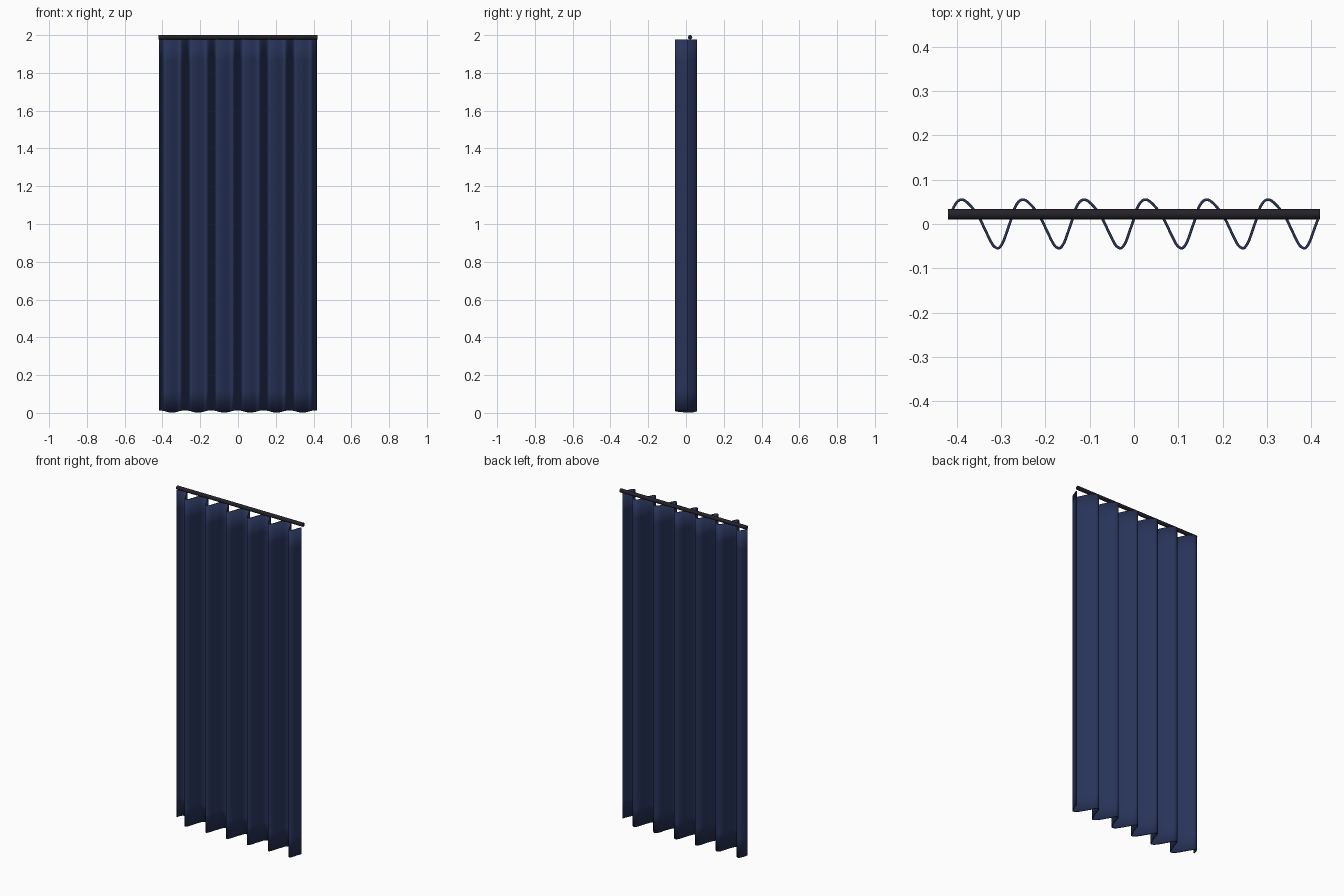
import bpy, math
from mathutils.geometry import interpolate_bezier
from mathutils import Vector

if "Cube" in bpy.data.objects:
    bpy.data.objects.remove(bpy.data.objects["Cube"])


def material(name, color):
    m = bpy.data.materials.new(name)
    m.diffuse_color = (*color, 1)
    m.use_nodes = True
    m.node_tree.nodes["Principled BSDF"].inputs["Base Color"].default_value = m.diffuse_color
    return m


navy = material("navy cloth", (0.021, 0.034, 0.100))
black = material("dark rod", (0.018, 0.016, 0.022))

# One pleat seen from above: x along the rod, y depth
PERIOD, FOLDS, X0 = 0.1383, 6, -0.415
pleat = [(0, .012), (.0065, .034), (.016, .050), (.026, .055), (.037, .050),
         (.053, .033), (.068, .010), (.080, -.015), (.095, -.045),
         (.104, -.0535), (.111, -.0535), (.120, -.040), (.130, -.012)]
pts = [Vector((X0 + f * PERIOD + x, y, 0)) for f in range(FOLDS) for x, y in pleat]
pts.append(Vector((X0 + FOLDS * PERIOD, .010, 0)))

# Smooth path through the pleat points
path = []
for i in range(len(pts) - 1):
    a, b = pts[i], pts[i + 1]
    before, after = pts[max(i - 1, 0)], pts[min(i + 2, len(pts) - 1)]
    path += interpolate_bezier(a, a + (b - before) / 6, b - (after - a) / 6, b, 4)[:-1]
path.append(pts[-1])

# Curtain cloth with a gently scalloped hem
ROWS, TOP = 18, 1.976
verts, faces = [], []
for r in range(ROWS + 1):
    for p in path:
        hem = .008 - .006 * math.cos(2 * math.pi * (p.x - X0 - .065) / PERIOD)
        verts.append((p.x, p.y, hem + (TOP - hem) * r / ROWS))
n = len(path)
for r in range(ROWS):
    for i in range(n - 1):
        k = r * n + i
        faces.append((k, k + 1, k + n + 1, k + n))
mesh = bpy.data.meshes.new("curtain")
mesh.from_pydata(verts, [], faces)
mesh.materials.append(navy)
mesh.shade_smooth()
curtain = bpy.data.objects.new("curtain", mesh)
bpy.context.collection.objects.link(curtain)
solid = curtain.modifiers.new("thickness", 'SOLIDIFY')
solid.thickness, solid.offset = .006, 0

# Rod
bpy.ops.mesh.primitive_cylinder_add(vertices=16, radius=.0115, depth=.84,
                                    location=(0, .022, 1.9885),
                                    rotation=(0, math.pi / 2, 0))
rod = bpy.context.object
rod.name = "curtain_rod"
rod.data.materials.append(black)
bpy.ops.object.shade_smooth_by_angle(angle=math.radians(40))
